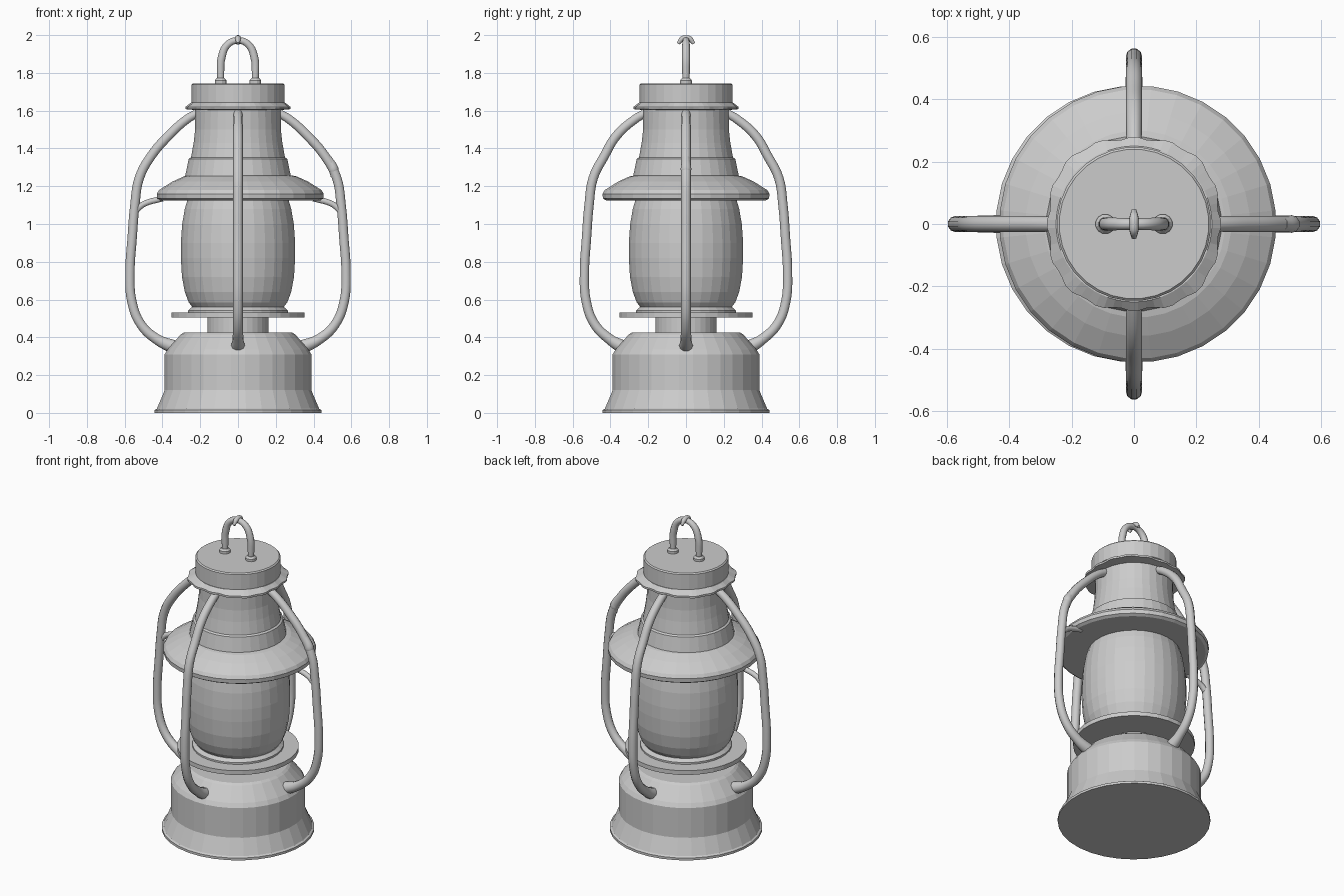
import bpy, bmesh
from math import sin, cos, pi, tau
from mathutils import Vector

if "Cube" in bpy.data.objects:
    bpy.data.objects.remove(bpy.data.objects["Cube"])


def lathe(name, profile, seg=32, wobble=None, offset=(0, 0)):
    """Revolve (radius, z) points around z into a closed, flat-shaded solid."""
    bm = bmesh.new()
    rings = []
    for r, z in profile:
        ring = []
        for i in range(seg):
            a = tau * (i + 0.5) / seg
            rr = r + (wobble(a) if wobble and r > 0.255 else 0)
            ring.append(bm.verts.new((rr * cos(a) + offset[0], rr * sin(a) + offset[1], z)))
        rings.append(ring)
    for lo, hi in zip(rings, rings[1:]):
        for i in range(seg):
            j = (i + 1) % seg
            bm.faces.new((lo[i], lo[j], hi[j], hi[i]))
    bm.faces.new(rings[0][::-1])
    bm.faces.new(rings[-1])
    bmesh.ops.recalc_face_normals(bm, faces=bm.faces)
    mesh = bpy.data.meshes.new(name)
    bm.to_mesh(mesh)
    bm.free()
    obj = bpy.data.objects.new(name, mesh)
    bpy.context.collection.objects.link(obj)
    return obj


def tube(name, points, radius, steps=5):
    """Round tube along (x, y, z, thickness factor) points, as a smooth mesh."""
    curve = bpy.data.curves.new(name, 'CURVE')
    curve.dimensions = '3D'
    curve.bevel_depth = radius
    curve.bevel_resolution = 3
    curve.use_fill_caps = True
    curve.resolution_u = steps
    spline = curve.splines.new('BEZIER')
    spline.bezier_points.add(len(points) - 1)
    for bp, (x, y, z, t) in zip(spline.bezier_points, points):
        bp.co = (x, y, z)
        bp.radius = t
        bp.handle_left_type = bp.handle_right_type = 'AUTO'
    obj = bpy.data.objects.new(name, curve)
    bpy.context.collection.objects.link(obj)
    bpy.ops.object.select_all(action='DESELECT')
    obj.select_set(True)
    bpy.context.view_layer.objects.active = obj
    bpy.ops.object.convert(target='MESH')
    bpy.ops.object.shade_smooth_by_angle(angle=0.7)
    return obj


# Fuel tank base with flared skirt
lathe("tank", [(0.443, 0), (0.443, 0.015), (0.432, 0.022), (0.39, 0.12),
               (0.39, 0.31), (0.375, 0.335), (0.305, 0.415), (0.29, 0.425)])
lathe("burner_neck", [(0.163, 0.42), (0.163, 0.51)])
lathe("burner_plate", [(0.353, 0.505), (0.353, 0.532)])
lathe("globe_seat", [(0.265, 0.53), (0.265, 0.543), (0.245, 0.56)])

# Glass globe
lathe("globe", [(0.235, 0.55), (0.262, 0.585), (0.283, 0.64), (0.298, 0.72), (0.304, 0.82),
                (0.304, 0.9), (0.297, 1.0), (0.283, 1.08), (0.268, 1.13)])

# Hood, chimney, scalloped rim and cap
lathe("hood", [(0.425, 1.125), (0.442, 1.135), (0.444, 1.16), (0.432, 1.18),
               (0.36, 1.225), (0.3, 1.252), (0.28, 1.256)], offset=(0.012, 0))
lathe("chimney", [(0.282, 1.25), (0.262, 1.345), (0.25, 1.352), (0.236, 1.43),
                  (0.228, 1.5), (0.227, 1.61)])
lathe("scalloped_rim", [(0.225, 1.603), (0.278, 1.608), (0.278, 1.62), (0.25, 1.642)], seg=64,
      wobble=lambda a: 0.006 - 0.009 * cos(4 * a) + 0.005 * cos(16 * a))
lathe("cap", [(0.247, 1.635), (0.247, 1.738), (0.24, 1.745)])

# Four side tubes: (distance from axis, z, thickness)
side_path = [(0.21, 1.59, 0.9), (0.27, 1.555, 0.95), (0.37, 1.465, 1), (0.46, 1.36, 1),
             (0.522, 1.245, 1), (0.546, 1.1, 1), (0.56, 0.93, 1), (0.572, 0.74, 1),
             (0.562, 0.59, 1), (0.515, 0.47, 1), (0.43, 0.39, 1.1), (0.33, 0.345, 1.5)]
for label, dx, dy, scale in (("right", 1, 0, 1), ("left", -1, 0, 1),
                             ("back", 0, 1, 0.94), ("front", 0, -1, 0.94)):
    pts = []
    for d, z, t in side_path:
        d = d * scale if d > 0.4 else d
        pts.append((d * dx, d * dy, z, t))
    tube(label + "_side_tube", pts, 0.026)

# Short braces from the left and right tubes to the hood
for label, s in (("right", 1), ("left", -1)):
    tube(label + "_hood_brace", [(s * 0.545, 0, 1.07, 1.1), (s * 0.5, 0, 1.105, 0.9),
                                 (s * 0.4, 0, 1.135, 0.9)], 0.018)

# Small bulge on the right tube
tube("right_tube_bulge", [(0.475, 0, 1.35, 0.8), (0.505, 0, 1.29, 1.1),
                          (0.508, 0, 1.25, 0.7)], 0.026)

# Carrying ring with feet and a small crossed knot
tube("carry_ring", [(-0.09, 0, 1.74, 0.9), (-0.092, 0, 1.8, 1), (-0.087, 0, 1.88, 1.1),
                    (-0.055, 0, 1.95, 1), (0, 0.0, 1.972, 0.9), (0.055, 0, 1.95, 1),
                    (0.087, 0, 1.88, 1.1), (0.092, 0, 1.8, 1), (0.09, 0, 1.74, 0.9)], 0.02)
tube("ring_knot", [(0, -0.042, 1.955, 0.6), (0, -0.02, 1.98, 1), (0, 0, 1.985, 1),
                   (0, 0.02, 1.98, 1), (0, 0.042, 1.955, 0.6)], 0.015)
for label, s in (("right", 1), ("left", -1)):
    lathe(label + "_ring_foot", [(0.032, 1.74), (0.032, 1.76), (0.022, 1.772)], seg=12,
          offset=(s * 0.092, 0))
